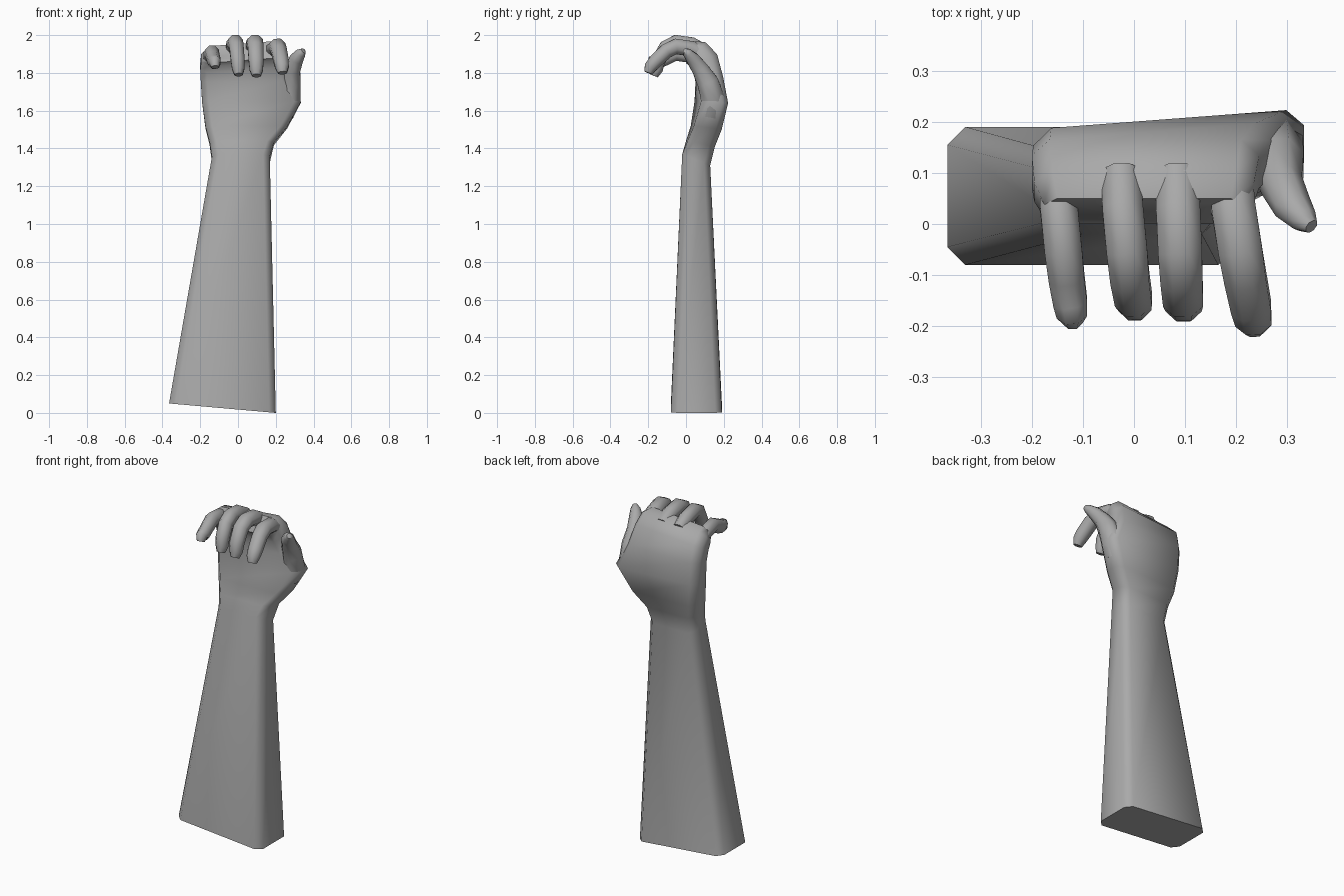
import bpy, bmesh, math
from mathutils import Vector

cube = bpy.data.objects.get("Cube")
if cube:
    bpy.data.objects.remove(cube)

grey = bpy.data.materials.new("plain grey")
grey.use_nodes = True
colour = (0.4, 0.4, 0.4, 1)
grey.diffuse_color = colour
grey.node_tree.nodes["Principled BSDF"].inputs["Base Color"].default_value = colour


def loft(name, rings):
    """Skin a list of equal point rings and cap both ends."""
    bm = bmesh.new()
    loops = [[bm.verts.new(p) for p in ring] for ring in rings]
    n = len(loops[0])
    for a, b in zip(loops, loops[1:]):
        for i in range(n):
            j = (i + 1) % n
            bm.faces.new((a[i], a[j], b[j], b[i]))
    bm.faces.new(loops[0][::-1])
    bm.faces.new(loops[-1])
    bmesh.ops.recalc_face_normals(bm, faces=bm.faces)
    mesh = bpy.data.meshes.new(name)
    bm.to_mesh(mesh)
    bm.free()
    mesh.materials.append(grey)
    obj = bpy.data.objects.new(name, mesh)
    bpy.context.collection.objects.link(obj)
    bpy.ops.object.select_all(action='DESELECT')
    obj.select_set(True)
    bpy.context.view_layer.objects.active = obj
    bpy.ops.object.shade_smooth_by_angle(angle=math.radians(62))
    return obj


def slab(xl, xr, front, back, drop, push, cut=0.035):
    """Chamfered rectangle; drop shifts z on the right edge, push shifts y there."""
    front, back = Vector((0, *front)), Vector((0, *back))
    c, d = cut / (xr - xl), cut / (back - front).length
    outline = [(c, 0), (1 - c, 0), (1, d), (1, 1 - d),
               (1 - c, 1), (c, 1), (0, 1 - d), (0, d)]
    ring = []
    for u, v in outline:
        p = front.lerp(back, v)
        ring.append(Vector((xl + (xr - xl) * u, p.y + push * u * u, p.z + drop * u)))
    return ring


def tube(name, path, sides=8):
    """Rounded digit along (x, y, z, half width, half depth) stations."""
    pts = [Vector(s[:3]) for s in path]
    rings = []
    for i, s in enumerate(path):
        t = (pts[min(i + 1, len(pts) - 1)] - pts[max(i - 1, 0)]).normalized()
        side = (Vector((1, 0, 0)) - t * t.x).normalized()
        up = side.cross(t)
        ring = []
        for k in range(sides):
            a = 2 * math.pi * (k + 0.5) / sides
            ring.append(pts[i] + side * math.cos(a) * s[3] * 1.06
                        + up * math.sin(a) * s[4] * 1.06)
        rings.append(ring)
    return loft(name, rings)


# Forearm, wrist and curled palm in one skin
loft("forearm_and_palm", [
    slab(-0.365, 0.20, (-0.08, 0.05), (0.19, 0.05), -0.05, 0),
    slab(-0.138, 0.168, (-0.02, 1.37), (0.128, 1.31), 0, 0),
    slab(-0.150, 0.19, (0.0, 1.44), (0.145, 1.41), 0, 0.01),
    slab(-0.172, 0.26, (0.025, 1.52), (0.172, 1.50), 0, 0.02),
    slab(-0.190, 0.333, (0.045, 1.65), (0.188, 1.64), 0, 0.04),
    slab(-0.197, 0.27, (0.05, 1.75), (0.188, 1.77), 0.01, 0.01),
    slab(-0.200, 0.245, (0.04, 1.80), (0.165, 1.87), 0.03, 0),
    slab(-0.195, 0.235, (0.02, 1.83), (0.105, 1.925), 0.04, 0),
    slab(-0.175, 0.215, (0.0, 1.85), (0.05, 1.94), 0.03, 0, 0.025),
])

# Fingers: name, root x, tip x, half width, arch height, tip y, tip z
for name, x0, x1, w, top, ty, tz in (
        ("little_finger", -0.150, -0.120, 0.034, 1.945, -0.185, 1.83),
        ("ring_finger", -0.025, 0.003, 0.037, 2.0, -0.168, 1.79),
        ("middle_finger", 0.085, 0.098, 0.040, 2.0, -0.170, 1.785),
        ("index_finger", 0.190, 0.236, 0.040, 1.98, -0.200, 1.80)):
    def at(f, y, z, s):
        return (x0 + (x1 - x0) * f, y, z, w * s, 0.038 * s)
    mid = top - 0.04
    tube(name, [
        at(0, 0.10, mid - 0.05, 1.05),
        at(0.1, 0.03, mid - 0.012, 1.1),
        at(0.4, -0.055, mid, 1.1),
        at(0.6, -0.105, mid - 0.025, 1.05),
        at(0.85, (ty - 0.125) / 2, (mid + tz) / 2 - 0.01, 1.0),
        at(0.95, ty + 0.012, tz + 0.03, 0.9),
        at(1, ty, tz, 0.6),
    ])

# Thumb rising from the broad side of the palm
tube("thumb", [
    (0.245, 0.13, 1.58, 0.05, 0.06),
    (0.275, 0.145, 1.66, 0.058, 0.065),
    (0.283, 0.115, 1.75, 0.050, 0.058),
    (0.290, 0.075, 1.82, 0.040, 0.045),
    (0.310, 0.035, 1.875, 0.036, 0.036),
    (0.333, 0.008, 1.905, 0.026, 0.025),
    (0.347, -0.005, 1.918, 0.014, 0.014),
])
